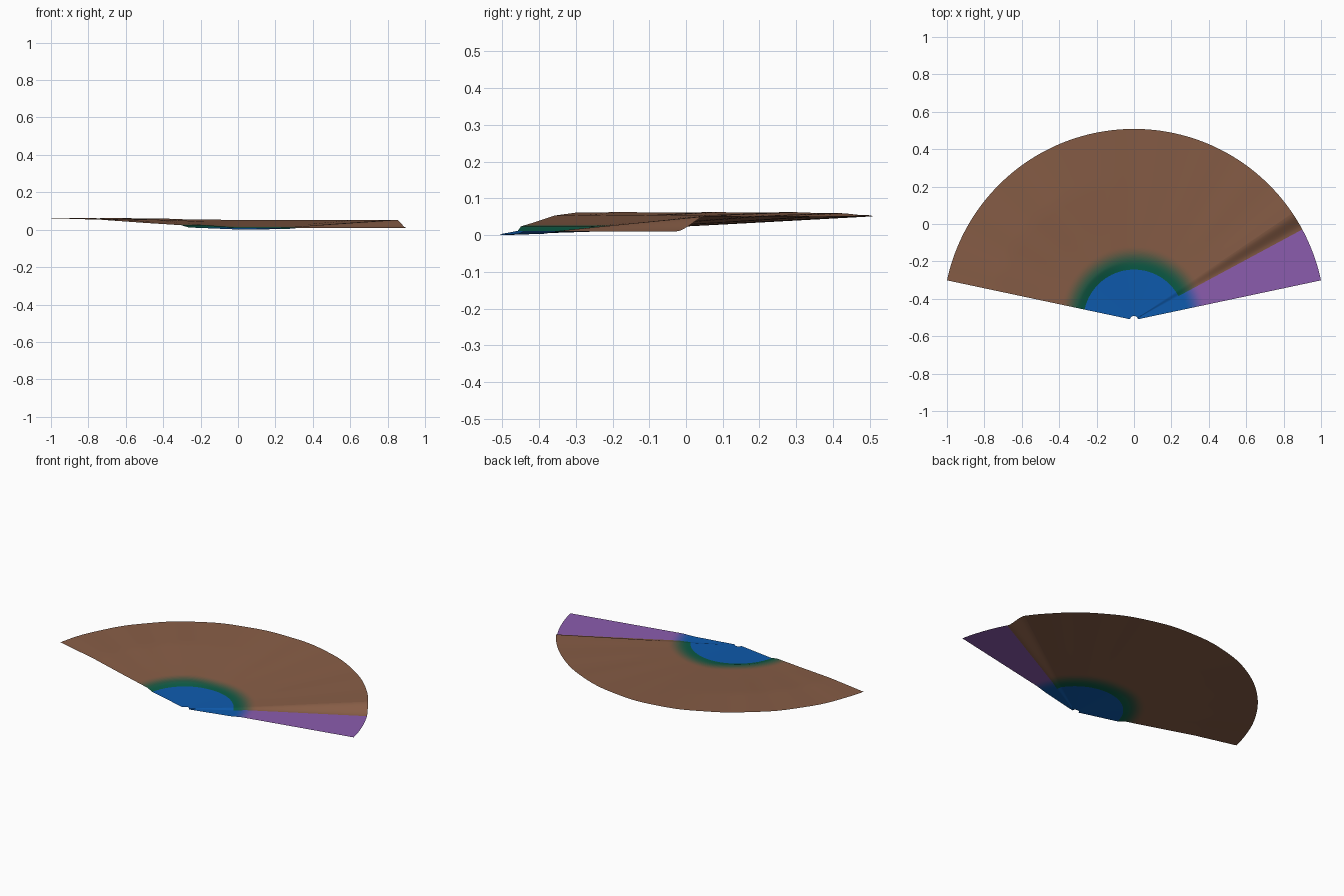
import bpy, bmesh, math

if "Cube" in bpy.data.objects:
    bpy.data.objects.remove(bpy.data.objects["Cube"])

CY, R0, R1 = -0.5137, 0.022, 1.022      # fan pivot, inner and outer radius
A0, A1, A2, A3 = 12, 28.3, 34, 168      # wedge start, ramp start, ramp end, sheet end
BLUE, GREEN = (0.055, 0.355, 0.68), (0.04, 0.355, 0.27)
BROWN, PURPLE = (0.53, 0.365, 0.275), (0.545, 0.36, 0.68)

LOW = [(R0, 0), (0.27, 0.004), (0.34, 0.010), (R1, 0.010)]
MID = [(R0, 0.002), (0.27, 0.010), (0.38, 0.0165), (R1, 0.052)]
LEFT = [(R0, 0.002), (0.27, 0.012), (0.31, 0.024), (0.5, 0.036), (0.75, 0.054), (R1, 0.062)]


def smooth(a, b, x):
    t = min(1, max(0, (x - a) / (b - a)))
    return t * t * (3 - 2 * t)


def profile(pts, r):
    for (ra, za), (rb, zb) in zip(pts, pts[1:]):
        if r <= rb:
            return za + (zb - za) * (r - ra) / (rb - ra)
    return pts[-1][1]


def height(r, a):
    # raised sheet, slightly higher on the left, dropping over a ramp to the wedge
    t = smooth(88, 128, a)
    high = profile(MID, r) * (1 - t) + profile(LEFT, r) * t
    high += 0.0008 * r * math.sin(math.radians(a * 23)) * smooth(0.4, 0.7, r)
    low = profile(LOW, r)
    return low + (high - low) * smooth(A1, A2, a)


def mix(c, d, t):
    return tuple(p + (q - p) * t for p, q in zip(c, d))


def material(name, rgb):
    m = bpy.data.materials.new(name)
    m.diffuse_color = [((c + 0.055) / 1.055) ** 2.4 if c > 0.04 else c / 12.92 for c in rgb] + [1]
    m.use_nodes = True
    m.node_tree.nodes["Principled BSDF"].inputs["Base Color"].default_value = m.diffuse_color
    return m


def steps(a, b, n):
    return [a + (b - a) * i / n for i in range(n + 1)]


def patch(name, radii, angles, colors):
    """Polar grid; one colour per angular column, or per ring when ring colours are given."""
    bm = bmesh.new()
    grid = [[bm.verts.new((r * math.cos(math.radians(a)), CY + r * math.sin(math.radians(a)), height(r, a)))
             for a in angles] for r in radii]
    for i in range(len(radii) - 1):
        for j in range(len(angles) - 1):
            f = bm.faces.new((grid[i][j], grid[i + 1][j], grid[i + 1][j + 1], grid[i][j + 1]))
            f.smooth = True
            f.material_index = min(i, len(colors) - 1)
    me = bpy.data.meshes.new(name)
    bm.to_mesh(me)
    bm.free()
    for k, c in enumerate(colors):
        me.materials.append(material(f"{name}_{k}", c))
    ob = bpy.data.objects.new(name, me)
    bpy.context.collection.objects.link(ob)
    return ob


wedge, ramp, sheet = steps(A0, A1, 12), steps(A1, A2, 8), steps(A2, A3, 100)
core, band, outer = steps(R0, 0.27, 8), steps(0.27, 0.40, 20), steps(0.40, R1, 16)
mids = [(a + b) / 2 for a, b in zip(band, band[1:])]
green_fade = [mix(GREEN, BROWN, smooth(0.28, 0.40, r)) for r in mids]
blue_fade = [mix(BLUE, PURPLE, smooth(0.28, 0.39, r)) for r in mids]

# blue centre
patch("low_core", core, wedge, [BLUE])
patch("core_step", core, ramp, [BLUE])
patch("high_core", core, sheet, [BLUE])
# blended rings around the centre
patch("low_ring", band, wedge, blue_fade)
patch("ring_step", band, ramp, green_fade)
patch("high_ring", band, sheet, green_fade)
# outer fan: purple wedge, brown ramp and brown sheet
patch("low_wedge", outer, wedge, [PURPLE])
patch("wedge_ramp", outer, ramp, [BROWN])
patch("main_sheet", outer, sheet, [BROWN])
